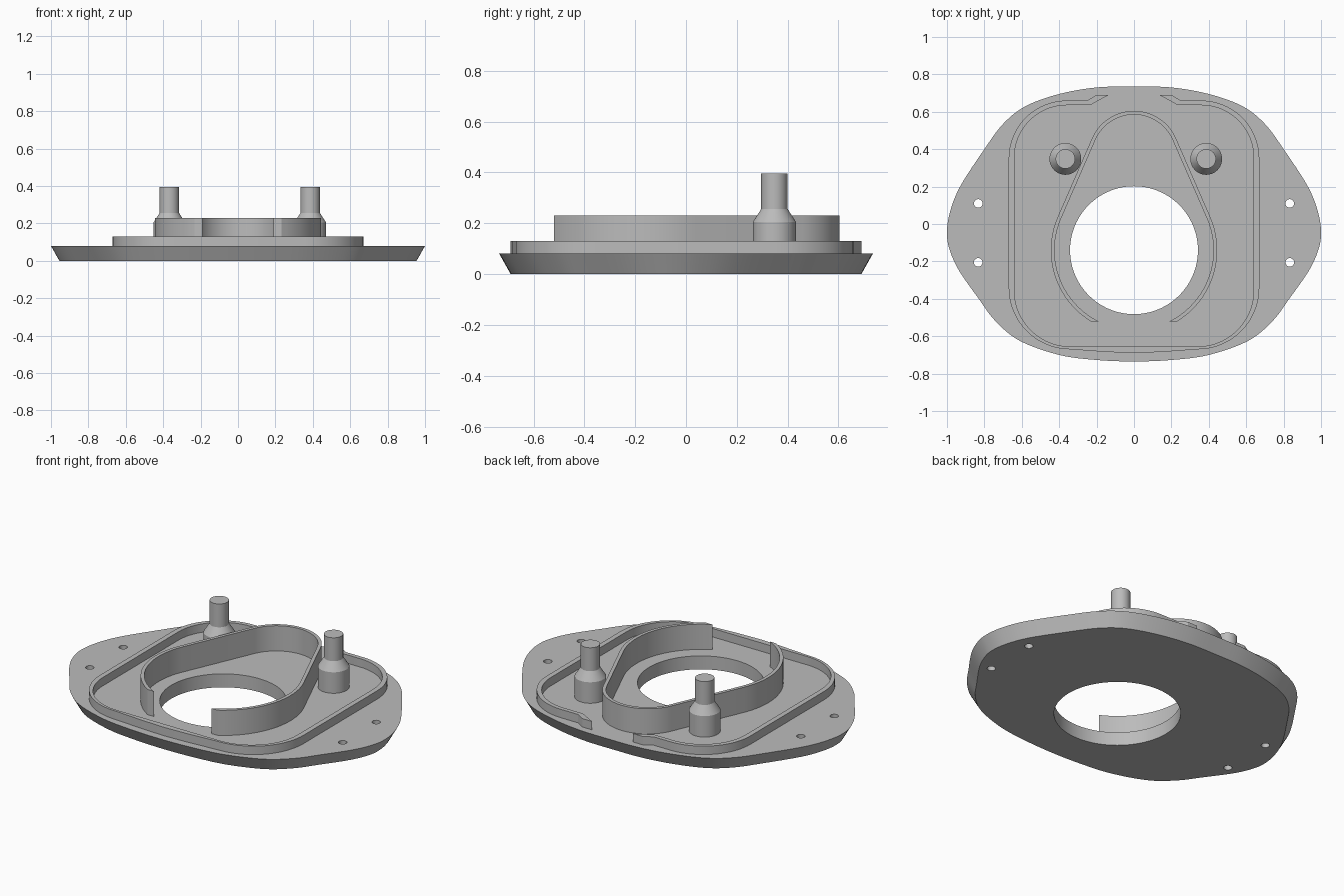
import bpy, bmesh, math
from mathutils import Vector

cube = bpy.data.objects.get("Cube")
if cube:
    bpy.data.objects.remove(cube)

grey = bpy.data.materials.new("light_grey")
grey.use_nodes = True
GREY = (0.5, 0.5, 0.5, 1)
grey.diffuse_color = GREY
grey.node_tree.nodes["Principled BSDF"].inputs["Base Color"].default_value = GREY


def finish(name, bm):
    bmesh.ops.recalc_face_normals(bm, faces=bm.faces[:])
    mesh = bpy.data.meshes.new(name)
    bm.to_mesh(mesh)
    bm.free()
    mesh.materials.append(grey)
    obj = bpy.data.objects.new(name, mesh)
    bpy.context.collection.objects.link(obj)
    bpy.ops.object.select_all(action='DESELECT')
    obj.select_set(True)
    bpy.context.view_layer.objects.active = obj
    bpy.ops.object.shade_smooth_by_angle(angle=math.radians(30))
    return obj


def arc(cx, cy, r, a0, a1, n=20):
    angles = [math.radians(a0 + (a1 - a0) * i / n) for i in range(n + 1)]
    return [(cx + r * math.cos(a), cy + r * math.sin(a)) for a in angles]


def circle(cx, cy, r, n):
    return arc(cx, cy, r, 0, 360, n)[:-1]


def spline(points, steps=6):
    """Closed smooth curve through the points."""
    p = [Vector(q) for q in points]
    out = []
    for i in range(len(p)):
        a, b, c, d = (p[(i + k) % len(p)] for k in (-1, 0, 1, 2))
        for s in range(steps):
            t = s / steps
            out.append((b * 2 + (c - a) * t + (a * 2 - b * 5 + c * 4 - d) * t ** 2
                        + (b * 3 - a - c * 3 + d) * t ** 3) / 2)
    return out


def inset(points, dist):
    """Move a clockwise loop inwards."""
    out = []
    for i, q in enumerate(points):
        t = (points[(i + 1) % len(points)] - points[i - 1]).normalized()
        out.append(q + Vector((t.y, -t.x)) * dist)
    return out


def solid(name, loops, z0, z1):
    """Solid between pairs of (lower, upper) loops; later loops are holes."""
    bm = bmesh.new()
    caps = ([], [])
    for lower, upper in loops:
        rings = [[bm.verts.new((x, y, z)) for x, y in pts]
                 for pts, z in ((lower, z0), (upper, z1))]
        n = len(lower)
        for i in range(n):
            j = (i + 1) % n
            bm.faces.new((rings[0][i], rings[0][j], rings[1][j], rings[1][i]))
            for cap, ring in zip(caps, rings):
                cap.append(bm.edges.get((ring[i], ring[j])))
    for cap in caps:
        bmesh.ops.triangle_fill(bm, use_beauty=True, edges=cap, normal=(0, 0, 1))
    return finish(name, bm)


def mirrored(points):
    return [(-x, y) for x, y in reversed(points)]


# Base plate with undercut edge, main opening and screw holes
half = [(0.2, 0.73), (0.4, 0.695), (0.58, 0.63), (0.7, 0.535), (0.8, 0.4),
        (0.93, 0.2), (0.985, 0.06), (1.0, -0.05), (0.985, -0.14), (0.935, -0.25),
        (0.83, -0.4), (0.74, -0.52), (0.61, -0.625), (0.4, -0.7), (0.2, -0.727)]
outline = spline([(0, 0.735)] + half + [(0, -0.735)] + mirrored(half))
holes = [circle(0, -0.14, 0.342, 72)]
holes += [circle(x, y, 0.023, 20) for x in (-0.833, 0.833) for y in (0.11, -0.205)]
solid("base_plate", [(inset(outline, 0.045), outline)] + [(h, h) for h in holes], 0, 0.08)

# Low rim with a gap at the back and pointed, stepped ends
outer = ([(0.135, 0.69), (0.2, 0.69), (0.25, 0.66)] + arc(0.36, 0.35, 0.31, 90, 0)
         + arc(0.34, -0.34, 0.33, 0, -90) + [(0.15, -0.684)])
inner = ([(0.19, 0.66), (0.235, 0.635)] + arc(0.36, 0.355, 0.28, 90, 0)
         + arc(0.34, -0.355, 0.30, 0, -90))
rim = outer + [(0, -0.69)] + mirrored(outer) + [(-x, y) for x, y in inner]
rim += list(reversed(inner))
solid("outer_rim", [(rim, rim)], 0.076, 0.13)

# Tall teardrop wall, open at the front
def teardrop(r_low, r_top):
    end = math.degrees(math.asin(0.38 / r_low))
    tangent = 23.58
    return (arc(0, -0.14, r_low, -end, tangent)
            + arc(0, 0.36, r_top, tangent, 180 - tangent, 36)
            + arc(0, -0.14, r_low, 180 - tangent, 180 + end))

wall = teardrop(0.445, 0.245) + teardrop(0.425, 0.225)[::-1]
solid("inner_wall", [(wall, wall)], 0.076, 0.23)

# Two stepped posts
for name, px in (("right_post", -0.367), ("left_post", 0.386)):
    bm = bmesh.new()
    profile = [(0.085, 0.076), (0.085, 0.205), (0.052, 0.256), (0.052, 0.395)]
    rings = [[bm.verts.new((x, y, z)) for x, y in circle(px, 0.348, r, 40)]
             for r, z in profile]
    for low, high in zip(rings, rings[1:]):
        for i in range(len(low)):
            bm.faces.new((low[i - 1], low[i], high[i], high[i - 1]))
    bm.faces.new(rings[0])
    bm.faces.new(rings[-1])
    finish(name, bm)
